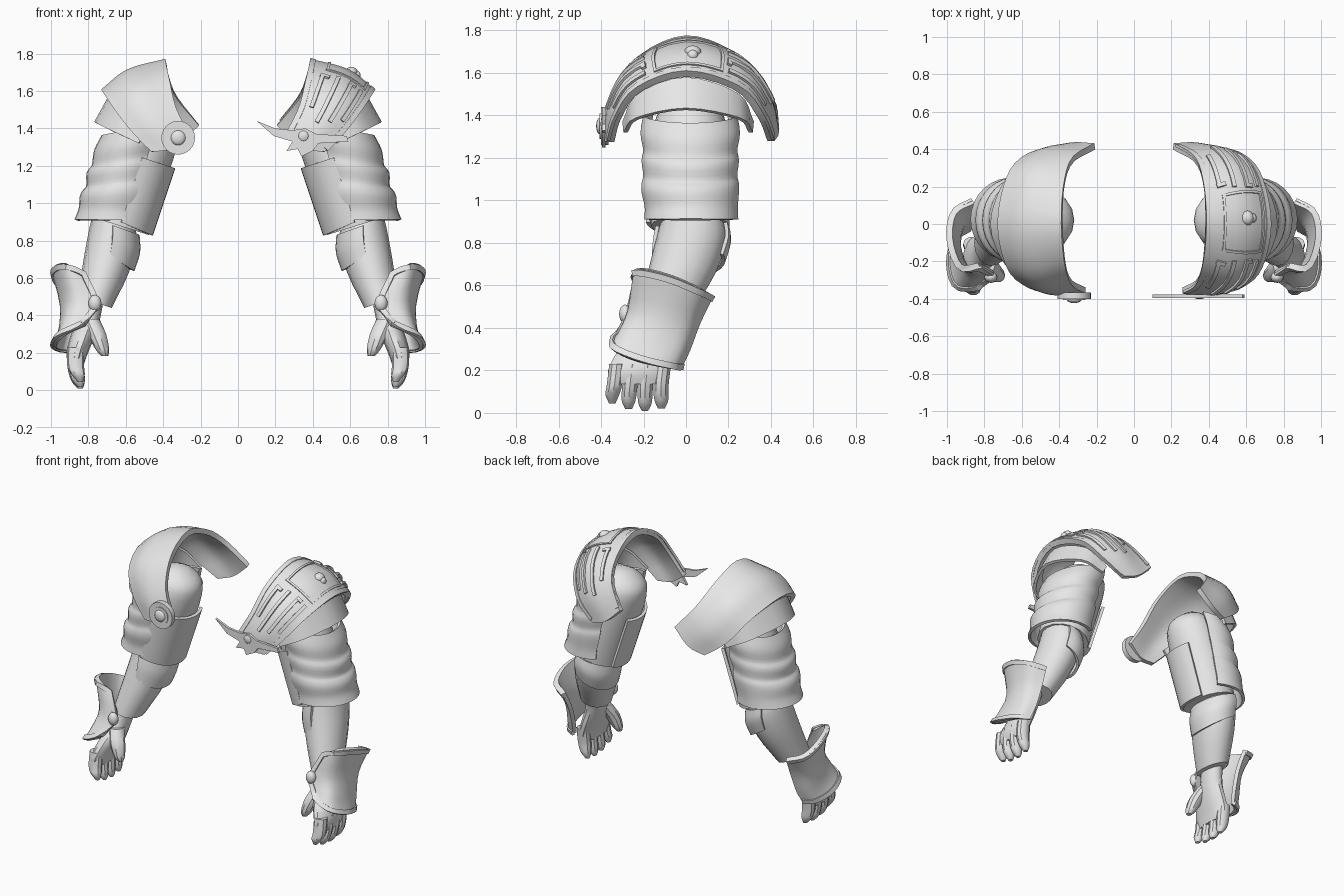
import bpy, bmesh, math
from mathutils import Vector

if "Cube" in bpy.data.objects:
    bpy.data.objects.remove(bpy.data.objects["Cube"])

steel = bpy.data.materials.new("pale_grey")
steel.diffuse_color = (0.8, 0.8, 0.8, 1)
steel.use_nodes = True
steel.node_tree.nodes["Principled BSDF"].inputs["Base Color"].default_value = steel.diffuse_color


def finish(name, bm, thick=0, angle=35):
    """Turn a bmesh into a named object, optionally thickened into a shell."""
    bmesh.ops.recalc_face_normals(bm, faces=bm.faces)
    me = bpy.data.meshes.new(name)
    bm.to_mesh(me)
    bm.free()
    ob = bpy.data.objects.new(name, me)
    bpy.context.collection.objects.link(ob)
    me.materials.append(steel)
    if thick:
        m = ob.modifiers.new("thickness", "SOLIDIFY")
        m.thickness, m.offset = thick, 0
        bpy.context.view_layer.objects.active = ob
        bpy.ops.object.modifier_apply(modifier=m.name)
    me.shade_smooth()
    me.set_sharp_from_angle(angle=math.radians(angle))
    return ob


def spline(pts, t):
    """Smooth curve through the points, t from 0 to 1."""
    n = len(pts) - 1
    f = min(max(t, 0), 1) * n
    i = min(int(f), n - 1)
    f -= i
    b, c = Vector(pts[i]), Vector(pts[i + 1])
    a = Vector(pts[i - 1]) if i else 2 * b - c
    d = Vector(pts[i + 2]) if i + 2 <= n else 2 * c - b
    return 0.5 * (2 * b + (c - a) * f + (2 * a - 5 * b + 4 * c - d) * f**2
                  + (3 * b - a - 3 * c + d) * f**3)


def surf(rows, u, v):
    return spline([spline(r, u) for r in rows], v)


def grid(bm, pts, closed=False):
    vs = [[bm.verts.new(p) for p in row] for row in pts]
    w = len(vs[0])
    for r, s in zip(vs, vs[1:]):
        for j in range(w if closed else w - 1):
            k = (j + 1) % w
            bm.faces.new((r[j], r[k], s[k], s[j]))
    return vs


def shell(name, rows, side, thick, nu=18, nv=8):
    """Curved plate lofted through rows of points."""
    bm = bmesh.new()
    pts = [[surf(rows, i / nu, j / nv) for i in range(nu + 1)] for j in range(nv + 1)]
    grid(bm, [[(p.x * side, p.y, p.z) for p in r] for r in pts])
    return finish(name, bm, thick)


def tube(name, secs, side, sides=16, arc=None, thick=0, steps=3):
    """Tube through sections (x, y, z, radius x, radius y, tilt); arc leaves it open."""
    bm = bmesh.new()
    a0, a1 = [math.radians(a) for a in (arc or (0, 360))]
    count = sides + 1 if arc else sides
    n = (len(secs) - 1) * steps
    rings = []
    for i in range(n + 1):
        f = i / n
        x, y, z = spline([s[:3] for s in secs], f)
        rx, ry, tilt = spline([s[3:] for s in secs], f)
        ring = []
        for k in range(count):
            a = a0 + (a1 - a0) * k / sides
            ring.append((side * (x + rx * math.cos(a)), y + ry * math.sin(a),
                         z + tilt * math.cos(a)))
        rings.append(ring)
    vs = grid(bm, rings, closed=not arc)
    if not arc:
        bm.faces.new(vs[0])
        bm.faces.new(vs[-1])
    return finish(name, bm, thick)


def strip(name, rows, path, width=0.022, height=0.012, n=10, side=1, centre=(0.4, 0, 1.2)):
    """Raised bar that follows a path of (u, v) on a curved plate."""
    bm = bmesh.new()
    rings = []
    for i in range(n + 1):
        u, v = spline([(*p, 0) for p in path], i / n)[:2]
        p = surf(rows, u, v)
        du = surf(rows, u + 0.01, v) - surf(rows, u - 0.01, v)
        dv = surf(rows, u, v + 0.01) - surf(rows, u, v - 0.01)
        nor = du.cross(dv).normalized()
        if nor.dot(p - Vector(centre)) < 0:
            nor = -nor
        d = Vector((*path[-1], 0)) - Vector((*path[0], 0))
        across = nor.cross(du * d.x + dv * d.y).normalized() * width / 2
        p = p + nor * 0.016
        ring = [p - across - nor * 0.01, p + across - nor * 0.01,
                p + across + nor * height, p - across + nor * height]
        rings.append([(q.x * side, q.y, q.z) for q in ring])
    vs = grid(bm, rings, closed=True)
    bm.faces.new(vs[0])
    bm.faces.new(vs[-1])
    return finish(name, bm)


def blob(name, loc, scale):
    bm = bmesh.new()
    bmesh.ops.create_uvsphere(bm, u_segments=12, v_segments=8, radius=1)
    for v in bm.verts:
        v.co = Vector(loc) + Vector([a * b for a, b in zip(v.co, scale)])
    return finish(name, bm)


def front_plate(name, outline, y0, y1):
    """Flat outline in x and z, extruded along y."""
    bm = bmesh.new()
    f = bm.faces.new([bm.verts.new((x, y0, z)) for x, z in outline])
    r = bmesh.ops.extrude_face_region(bm, geom=[f])
    for v in r["geom"]:
        if isinstance(v, bmesh.types.BMVert):
            v.co.y = y1
    return finish(name, bm)


# Shoulder plate rows, inner rim to outer rim, each from front to back
pauldron = [
    [(.26, -.355, 1.36), (.335, -.31, 1.51), (.37, -.2, 1.67), (.385, 0, 1.755),
     (.375, .2, 1.69), (.33, .34, 1.57), (.21, .415, 1.42)],
    [(.36, -.37, 1.29), (.46, -.35, 1.44), (.55, -.25, 1.605), (.585, 0, 1.7),
     (.55, .26, 1.63), (.46, .385, 1.47), (.32, .42, 1.32)],
    [(.46, -.355, 1.275), (.57, -.32, 1.39), (.67, -.225, 1.52), (.72, 0, 1.595),
     (.67, .245, 1.525), (.575, .355, 1.39), (.43, .4, 1.28)]]
lame = [
    [(.5, -.29, 1.37), (.62, -.22, 1.5), (.68, 0, 1.575), (.62, .24, 1.5), (.5, .31, 1.37)],
    [(.53, -.285, 1.32), (.67, -.23, 1.385), (.76, 0, 1.43), (.67, .25, 1.385), (.53, .305, 1.32)]]
# Bracer rows, top to bottom, from back around the outside to the inner front
bracer = [
    [(.86, .12, .555), (.96, .06, .59), (.982, -.08, .65), (.93, -.225, .68), (.83, -.22, .625)],
    [(.85, .06, .43), (.92, .0, .44), (.938, -.12, .46), (.88, -.25, .48), (.75, -.265, .47)],
    [(.86, .01, .3), (.93, -.04, .3), (.948, -.17, .32), (.91, -.295, .37), (.79, -.3, .39)],
    [(.88, -.03, .215), (.95, -.08, .215), (.982, -.21, .24), (.945, -.33, .29), (.82, -.335, .35)]]

for side, tag in ((1, "left"), (-1, "right")):
    # Shoulder armour
    shell(tag + "_shoulder_plate", pauldron, side, 0.035, 20, 8)
    shell(tag + "_shoulder_lame", lame, side, 0.02, 16, 4)
    # Upper arm with a domed top
    tube(tag + "_upper_arm", [
        (.635, .02, .88, .16, .185, .05), (.57, .02, 1.1, .165, .185, .045),
        (.49, .02, 1.35, .165, .17, .04), (.465, .02, 1.44, .13, .13, .03),
        (.455, .02, 1.49, .04, .05, .01)], side)
    # Plate over the front inside of the arm
    tube(tag + "_inner_arm_plate", [
        (.64, .02, .905, .175, .2, .075), (.53, .02, 1.25, .185, .205, .06)],
        side, 12, (150, 265), 0.02)
    # Folded cloth around the outer arm
    tube(tag + "_folded_sleeve", [
        (.66, .025, .91, .205, .212, 0), (.65, .025, .97, .192, .21, 0),
        (.635, .02, 1.04, .202, .22, -.01), (.625, .02, 1.08, .2, .22, -.02),
        (.615, .02, 1.12, .187, .212, -.03), (.6, .02, 1.19, .2, .22, -.03),
        (.585, .02, 1.24, .187, .212, -.04), (.56, .02, 1.32, .2, .225, -.04),
        (.53, .02, 1.4, .19, .212, -.04)], side, 20, (-122, 122), 0.02)
    # Forearm with a cut end, and wrist inside it
    tube(tag + "_forearm", [
        (.67, .03, .93, .105, .14, .02), (.67, .025, .82, .13, .165, .02),
        (.705, -.02, .66, .122, .16, .03), (.765, -.1, .47, .09, .125, .03)], side)
    # Flared cuff at the elbow
    tube(tag + "_elbow_cuff", [
        (.67, .03, .88, .135, .165, .05), (.672, .028, .81, .14, .175, .075),
        (.685, .012, .72, .122, .165, .08)], side, 16, (70, 270), 0.018)
    # Bracer with raised edges and a clasp
    shell(tag + "_bracer", bracer, side, 0.026, 16, 9)
    for name, path in (("top", [(.0, .03), (1, .03)]), ("bottom", [(0, .97), (1, .97)]),
                       ("front", [(.98, .02), (.98, .98)])):
        strip(f"{tag}_bracer_{name}_edge", bracer, path, 0.03, 0.006, 14, side, (.82, -.12, .45))
    blob(tag + "_bracer_clasp", (side * .765, -.285, .465), (.035, .03, .045))
    # Hand
    tube(tag + "_palm", [
        (.775, -.12, .5, .06, .085, 0), (.8, -.155, .38, .062, .09, 0),
        (.83, -.195, .29, .065, .13, 0), (.86, -.22, .2, .058, .15, 0),
        (.865, -.225, .135, .04, .14, 0)], side, 14)
    for i, tip in enumerate((.045, .018, .01, .02)):
        y = -.337 + .073 * i
        tube(f"{tag}_finger_{i + 1}", [
            (.868, y + .012, .23, .045, .038, 0), (.868, y, .13, .045, .038, 0),
            (.855, y - .01 + .004 * i, tip + .04, .036, .034, 0),
            (.843, y - .01 + .004 * i, tip, .014, .016, 0)], side, 10)
    tube(tag + "_thumb", [
        (.79, -.21, .38, .05, .055, 0), (.755, -.255, .3, .05, .05, 0),
        (.726, -.275, .22, .037, .038, 0), (.712, -.28, .183, .018, .018, 0)], side, 10)

# Raised bars on the decorated shoulder, mirrored front to back
for name, flip in (("front", False), ("back", True)):
    bars = [(.2, .19, .36), (.4, .14, .38), (.6, .17, .38), (.8, .2, .38)]
    for i, (v, u0, u1) in enumerate(bars):
        a, b = (1 - u0, 1 - u1) if flip else (u0, u1)
        strip(f"{name}_bar_{i + 1}", pauldron, [(a, v), (b, v)])
        if i % 2 == 0:
            strip(f"{name}_bar_hook_{i + 1}", pauldron, [(b, v - .03), (b, v + .09)], n=3)
# Raised rims and the square panel frame
for v in (.03, .96):
    strip("rim_band", pauldron, [(.02, v), (.98, v)], 0.03, 0.006, 24)
for v in (.24, .84):
    strip("panel_side", pauldron, [(.41, v), (.6, v)], 0.014, 0.008)
for u in (.41, .6):
    strip("panel_end", pauldron, [(u, .22), (u, .86)], 0.014, 0.008)
c = surf(pauldron, .52, .55)
blob("panel_emblem", c + Vector((.005, 0, .008)), (.035, .04, .03))
blob("panel_emblem_jaw", c + Vector((.035, 0, -.008)), (.02, .025, .025))

# Winged badge on the decorated shoulder
front_plate("winged_badge", [
    (.1, 1.44), (.2, 1.4), (.29, 1.39), (.36, 1.4), (.42, 1.37), (.58, 1.36), (.59, 1.33),
    (.43, 1.32), (.4, 1.28), (.34, 1.25), (.32, 1.29), (.26, 1.28), (.29, 1.33),
    (.19, 1.36)], -.395, -.378)
blob("badge_centre", (.35, -.39, 1.36), (.03, .012, .03))

# Round boss on the plain shoulder
for name, r, y0, y1 in (("round_boss", .09, -.4, -.365), ("boss_ring", .06, -.406, -.39)):
    front_plate(name, [(-.32 + r * math.cos(k * math.pi / 12), 1.35 + r * math.sin(k * math.pi / 12))
                       for k in range(24)], y0, y1)
blob("boss_emblem", (-.32, -.405, 1.35), (.04, .018, .04))
